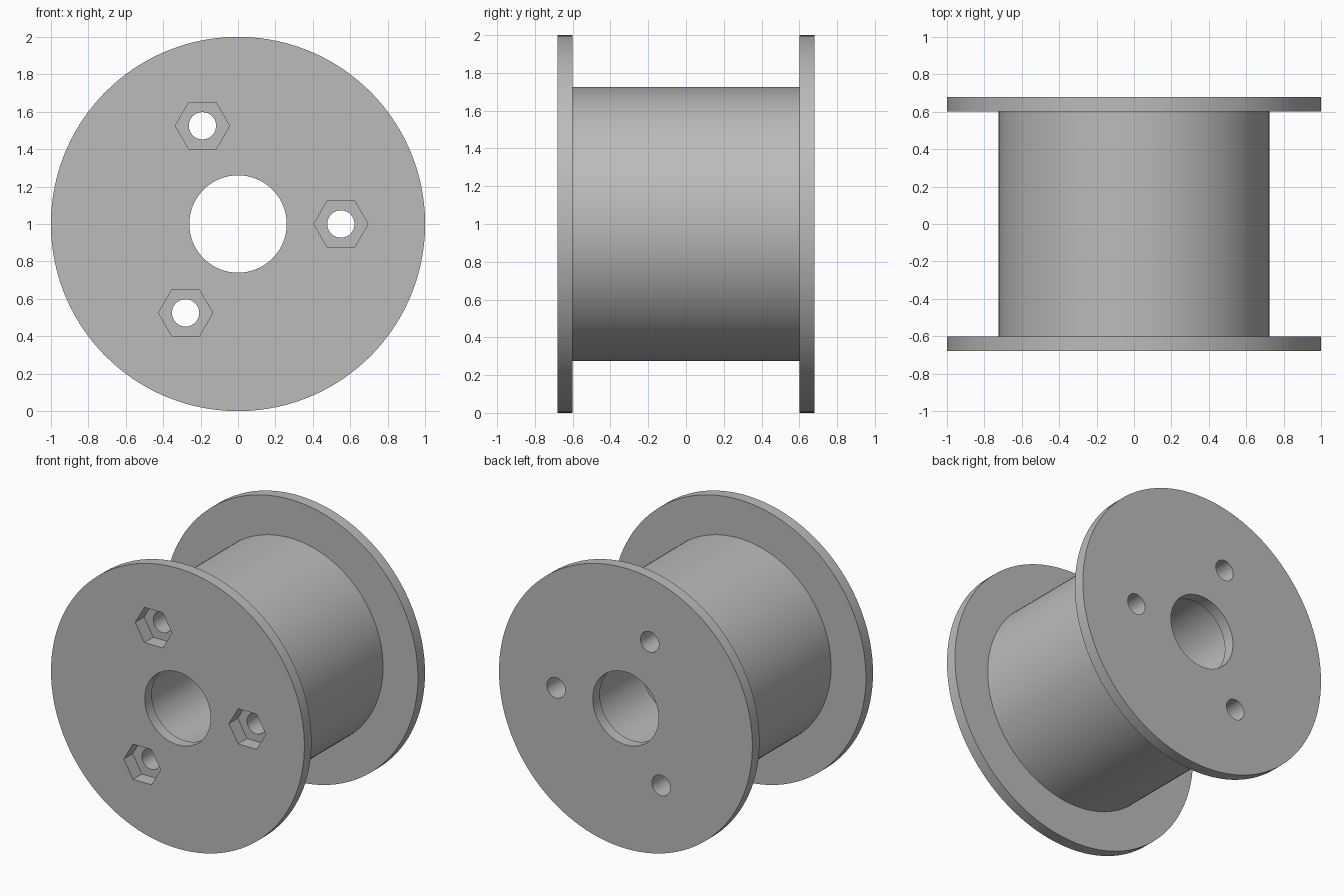
import bpy
import bmesh
import math
from mathutils import Matrix

cube = bpy.data.objects.get("Cube")
if cube:
    bpy.data.objects.remove(cube, do_unlink=True)

SIDES = 120
AXIS_Z = 1.0

grey = bpy.data.materials.new("plain_grey")
grey.use_nodes = True
GREY = (0.5, 0.5, 0.5, 1.0)
grey.diffuse_color = GREY
grey.node_tree.nodes["Principled BSDF"].inputs["Base Color"].default_value = GREY


def add_object(name, bm):
    bmesh.ops.recalc_face_normals(bm, faces=bm.faces)
    mesh = bpy.data.meshes.new(name)
    bm.to_mesh(mesh)
    bm.free()
    mesh.materials.append(grey)
    obj = bpy.data.objects.new(name, mesh)
    bpy.context.collection.objects.link(obj)
    return obj


def lathe(name, profile):
    """Revolve a closed (radius, y) profile around the spool axis."""
    bm = bmesh.new()
    rings = []
    for i in range(SIDES):
        a = 2 * math.pi * i / SIDES
        rings.append([bm.verts.new((r * math.cos(a), y, AXIS_Z + r * math.sin(a)))
                      for r, y in profile])
    count = len(profile)
    for i in range(SIDES):
        here, there = rings[i], rings[(i + 1) % SIDES]
        for j in range(count):
            k = (j + 1) % count
            bm.faces.new((here[j], here[k], there[k], there[j]))
    return add_object(name, bm)


def prism(name, sides, radius, x, z, y0, y1):
    """Straight prism along y with a corner pointing to +x."""
    bm = bmesh.new()
    ring = [bm.verts.new((x + radius * math.cos(2 * math.pi * i / sides), y0,
                          z + radius * math.sin(2 * math.pi * i / sides)))
            for i in range(sides)]
    base = bm.faces.new(ring)
    top = bmesh.ops.extrude_face_region(bm, geom=[base])["geom"]
    moved = [v for v in top if isinstance(v, bmesh.types.BMVert)]
    bmesh.ops.transform(bm, matrix=Matrix.Translation((0, y1 - y0, 0)), verts=moved)
    return add_object(name, bm)


# Spool body: two flanges, a winding core and a stepped centre bore
FLANGE_R, CORE_R, BORE_R = 1.0, 0.725, 0.26
OUT, INN = 0.68, 0.6
body = lathe("spool_body", [
    (BORE_R, -OUT), (FLANGE_R, -OUT), (FLANGE_R, -INN), (CORE_R, -INN),
    (CORE_R, INN), (FLANGE_R, INN), (FLANGE_R, OUT), (BORE_R, OUT),
    (BORE_R, INN), (0.3, INN), (0.3, 0.08), (0.27, 0.08),
    (0.27, -INN), (BORE_R, -INN)])

# Three screw holes, each with a hexagonal nut pocket in the front flange
for n, (x, z) in enumerate([(0.55, 1.0), (-0.19, 1.525), (-0.28, 0.525)]):
    cutters = [prism(f"nut_pocket_cutter_{n}", 6, 0.145, x, z, -0.8, -0.58),
               prism(f"screw_hole_cutter_{n}", 32, 0.073, x, z, -0.9, 0.9)]
    for cutter in cutters:
        cutter.hide_render = True
        mod = body.modifiers.new(cutter.name, "BOOLEAN")
        mod.operation = "DIFFERENCE"
        mod.solver = "EXACT"
        mod.object = cutter
        bpy.context.view_layer.objects.active = body
        bpy.ops.object.modifier_apply(modifier=mod.name)
        bpy.data.objects.remove(cutter, do_unlink=True)

# Smooth round walls, crisp rims
bpy.ops.object.select_all(action="DESELECT")
body.select_set(True)
bpy.context.view_layer.objects.active = body
bpy.ops.object.shade_smooth_by_angle(angle=math.radians(30))
